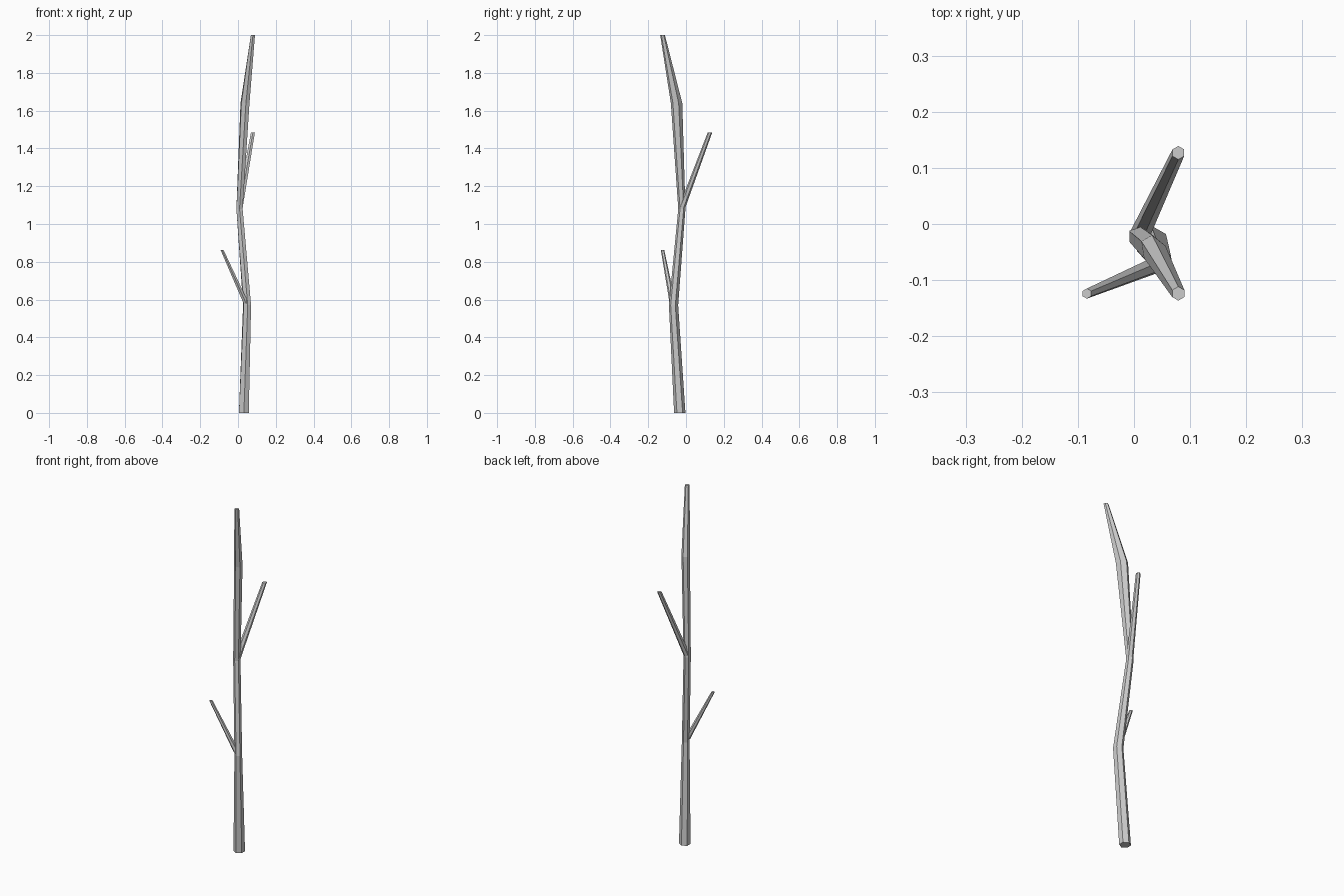
import bpy, bmesh
from math import sin, cos, pi
from mathutils import Vector

if "Cube" in bpy.data.objects:
    bpy.data.objects.remove(bpy.data.objects["Cube"])


def limb(name, stations):
    """Six-sided tapering tube through (centre, radius, stretch, stretch direction)."""
    bm = bmesh.new()
    rings = []
    for centre, r, stretch, direction in stations:
        d = Vector((*direction, 0)).normalized()
        ring = []
        for i in range(6):
            a = pi / 6 + i * pi / 3
            p = Vector((r * cos(a), r * sin(a), 0))
            p += d * p.dot(d) * (stretch - 1)
            ring.append(bm.verts.new(Vector(centre) + p))
        rings.append(ring)
    for low, high in zip(rings, rings[1:]):
        for i in range(6):
            j = (i + 1) % 6
            bm.faces.new((low[i], low[j], high[j], high[i]))
    bm.faces.new(rings[0][::-1])
    bm.faces.new(rings[-1])
    mesh = bpy.data.meshes.new(name)
    bm.to_mesh(mesh)
    bm.free()
    ob = bpy.data.objects.new(name, mesh)
    bpy.context.collection.objects.link(ob)
    return ob


# Crooked main stem, wider along each bend
limb("trunk", [
    ((0.031, -0.033, 0.0), 0.030, 1.0, (1, 0)),
    ((0.048, -0.066, 0.57), 0.020, 1.35, (0.6, -0.8)),
    ((0.008, -0.022, 1.08), 0.019, 1.0, (1, 0)),
    ((0.037, -0.050, 1.64), 0.022, 1.5, (0.5, -0.87)),
    ((0.079, -0.124, 2.0), 0.0125, 1.0, (1, 0)),
])

# Side branches growing from the two lower bends
limb("lower_branch", [
    ((0.043, -0.071, 0.58), 0.016, 1.0, (1, 0)),
    ((-0.084, -0.124, 0.862), 0.009, 1.0, (1, 0)),
])
limb("upper_branch", [
    ((0.009, -0.022, 1.085), 0.018, 1.0, (1, 0)),
    ((0.079, 0.127, 1.485), 0.012, 1.0, (1, 0)),
])
